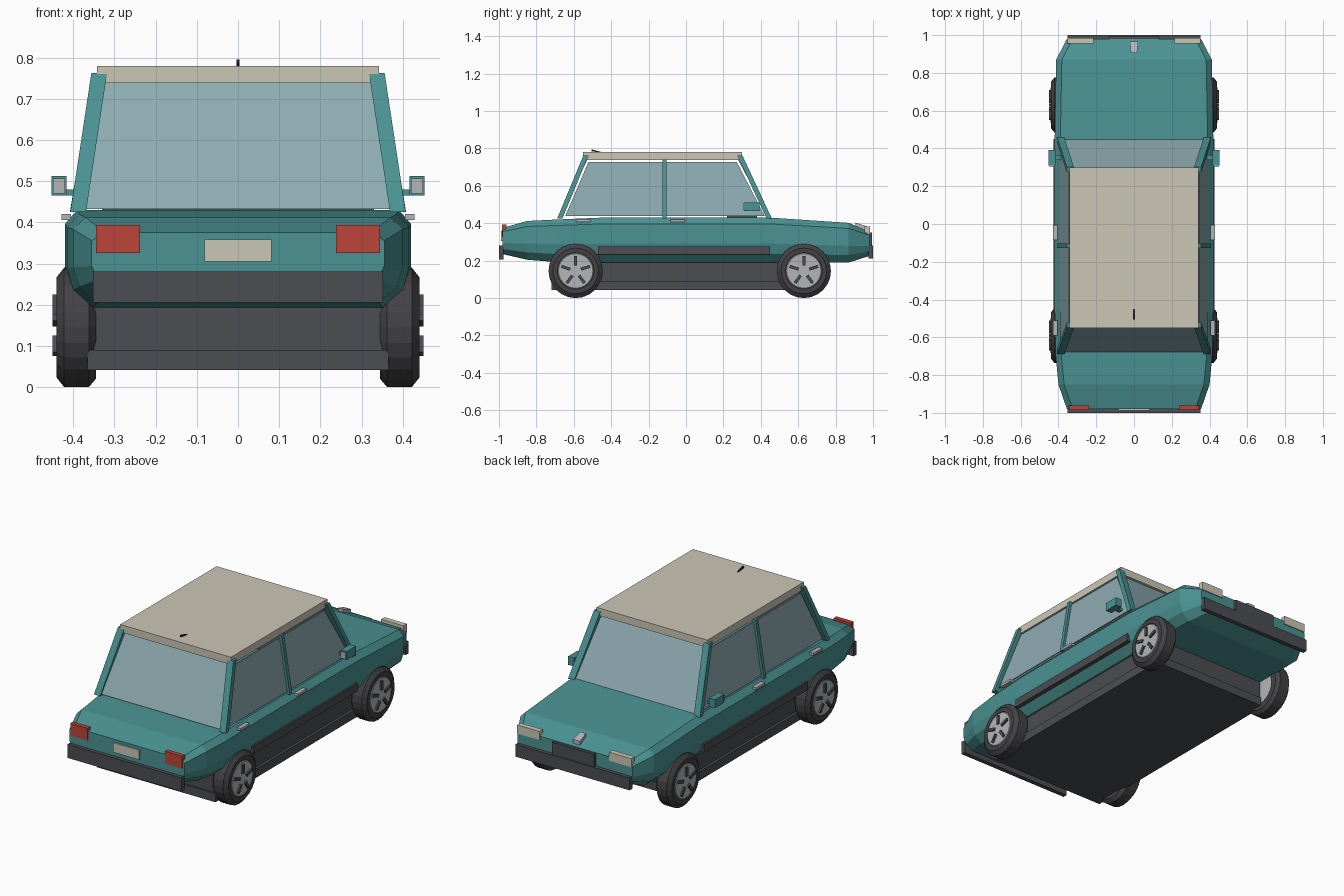
import bpy, bmesh, math
from mathutils import Matrix, Vector

cube = bpy.data.objects.get("Cube")
if cube:
    bpy.data.objects.remove(cube, do_unlink=True)


def material(name, r, g, b):
    m = bpy.data.materials.new(name)
    m.use_nodes = True
    m.diffuse_color = (r, g, b, 1)
    m.node_tree.nodes["Principled BSDF"].inputs["Base Color"].default_value = (r, g, b, 1)
    return m


TEAL = material("teal paint", 0.07, 0.29, 0.29)
CREAM = material("cream", 0.60, 0.57, 0.47)
GLASS = material("blue grey glass", 0.27, 0.41, 0.44)
DARK = material("dark grey trim", 0.07, 0.075, 0.085)
RUBBER = material("tyre rubber", 0.055, 0.055, 0.06)
SILVER = material("silver", 0.45, 0.46, 0.47)
RED = material("red lamp", 0.50, 0.06, 0.04)
BLACK = material("black", 0.015, 0.015, 0.018)


def finish(name, bm, mat):
    bmesh.ops.recalc_face_normals(bm, faces=bm.faces)
    me = bpy.data.meshes.new(name)
    bm.to_mesh(me)
    bm.free()
    me.materials.append(mat)
    ob = bpy.data.objects.new(name, me)
    bpy.context.collection.objects.link(ob)
    return ob


def loft(name, rings, mat, closed=False):
    """Skin a list of point rings; cap the ends unless the rings form a loop."""
    bm = bmesh.new()
    vs = [[bm.verts.new(p) for p in ring] for ring in rings]
    n = len(rings[0])
    pairs = list(zip(vs, vs[1:])) + ([(vs[-1], vs[0])] if closed else [])
    for a, b in pairs:
        for i in range(n):
            j = (i + 1) % n
            bm.faces.new((a[i], a[j], b[j], b[i]))
    if not closed:
        bm.faces.new(vs[0])
        bm.faces.new(vs[-1])
    return finish(name, bm, mat)


def box(name, x, y, z, mat):
    """Box from (min, max) ranges."""
    return loft(name, [[(x[0], y[0], h), (x[1], y[0], h), (x[1], y[1], h), (x[0], y[1], h)]
                       for h in z], mat)


def beam(name, a, b, hx, hy, mat):
    """Slanted post with level ends."""
    return loft(name, [[(p[0] + sx * hx, p[1] + sy * hy, p[2])
                        for sx, sy in ((-1, -1), (1, -1), (1, 1), (-1, 1))]
                       for p in (a, b)], mat)


def pane(name, pts, offset, mat):
    """Thin plate from a quad."""
    o = Vector(offset)
    return loft(name, [pts, [Vector(p) + o for p in pts]], mat)


# Body shell: stations of y, half width, bottom, top
def body_ring(y, w, bottom, top):
    h = top - bottom
    half = [(w - 0.06, bottom), (w - 0.015, bottom + 0.19 * h), (w, bottom + 0.42 * h),
            (w, top - 0.14 * h), (w - 0.03, top)]
    return [(x, y, z) for x, z in half] + [(-x, y, z) for x, z in reversed(half)]


stations = [(-0.98, 0.355, 0.235, 0.375), (-0.85, 0.40, 0.205, 0.412),
            (-0.69, 0.415, 0.192, 0.42), (-0.45, 0.42, 0.19, 0.43), (0.45, 0.42, 0.19, 0.43),
            (0.87, 0.412, 0.19, 0.402), (0.98, 0.355, 0.225, 0.355)]
loft("body_shell", [body_ring(*s) for s in stations], TEAL)

# Underbody
box("underbody_tub", (-0.35, 0.35), (-0.71, 0.62), (0.085, 0.21), DARK)
box("floor_pan", (-0.365, 0.365), (-0.72, 0.63), (0.042, 0.09), DARK)

# Roof, aerial and dashboard
box("roof", (-0.342, 0.342), (-0.55, 0.30), (0.738, 0.78), CREAM)
pane("aerial", [(-0.004, -0.46, 0.778), (-0.004, -0.45, 0.78), (-0.004, -0.505, 0.795),
                (-0.004, -0.505, 0.785)], (0.008, 0, 0), BLACK)
box("dashboard", (-0.33, 0.33), (0.22, 0.38), (0.42, 0.442), DARK)

# Front and rear windows
for name, y0, y1 in (("windscreen", 0.447, 0.285), ("rear_window", -0.677, -0.535)):
    pane(name, [(-0.372, y0, 0.432), (0.372, y0, 0.432), (0.322, y1, 0.738),
                (-0.322, y1, 0.738)], (0, -0.006 if y0 > 0 else 0.006, 0), GLASS)

# Bumpers, plates and badge
box("rear_bumper", (-0.352, 0.352), (-1.0, -0.975), (0.205, 0.281), DARK)
box("front_bumper", (-0.352, 0.352), (0.975, 1.0), (0.212, 0.281), DARK)
box("rear_plate", (-0.081, 0.081), (-0.988, -0.979), (0.305, 0.358), CREAM)
box("front_plate", (-0.13, 0.13), (0.979, 0.995), (0.27, 0.35), DARK)
pane("bonnet_badge", [(-0.016, 0.905, 0.382), (0.016, 0.905, 0.382), (0.022, 0.965, 0.362),
                      (-0.022, 0.965, 0.362)], (0, 0, 0.022), SILVER)


def wheel(name, s, y):
    """Lathed tyre and hub disc with five raised spokes slots."""
    cz, n = 0.145, 24
    tyre = [(0.345, 0.09), (0.345, 0.125), (0.362, 0.145), (0.422, 0.145), (0.44, 0.122),
            (0.44, 0.098), (0.432, 0.09)]

    def circle(x, r):
        return [(s * x, y + r * math.sin(2 * math.pi * i / n),
                 cz + r * math.cos(2 * math.pi * i / n)) for i in range(n)]

    loft(name + "_tyre", [circle(x, r) for x, r in tyre], RUBBER, closed=True)
    loft(name + "_hub", [circle(0.35, 0.094), circle(0.436, 0.098), circle(0.441, 0.092)], SILVER)
    bm = bmesh.new()
    for k in range(5):
        m = (Matrix.Translation((s * 0.442, y, cz)) @ Matrix.Rotation(k * math.tau / 5, 4, "X")
             @ Matrix.Translation((0, 0, 0.055)) @ Matrix.Diagonal((0.016, 0.016, 0.05, 1)))
        bmesh.ops.create_cube(bm, size=1, matrix=m)
    finish(name + "_slots", bm, DARK)


# Mirrored parts
for side, s in (("left", 1), ("right", -1)):
    def sx(a, b):
        return tuple(sorted((s * a, s * b)))

    for end, y in (("rear", -0.59), ("front", 0.63)):
        wheel(f"{side}_{end}_wheel", s, y)

    # Pillars and side glass
    for end, y0, y1 in (("rear", -0.675, -0.535), ("front", 0.445, 0.288)):
        beam(f"{side}_{end}_pillar", (s * 0.388, y0, 0.425), (s * 0.337, y1, 0.762),
             0.019, 0.014, TEAL)
    beam(f"{side}_middle_pillar", (s * 0.398, -0.115, 0.425), (s * 0.346, -0.115, 0.742),
         0.01, 0.011, TEAL)
    pane(f"{side}_side_glass", [(s * 0.392, -0.645, 0.44), (s * 0.392, 0.42, 0.44),
                                (s * 0.344, 0.272, 0.727), (s * 0.344, -0.522, 0.727)],
         (-s * 0.006, 0, 0), GLASS)

    # Side trim, handles and mirrors
    box(f"{side}_side_trim", sx(0.40, 0.425), (-0.47, 0.45), (0.232, 0.276), DARK)
    for end, y in (("rear", -0.55), ("front", -0.045)):
        box(f"{side}_{end}_handle", sx(0.405, 0.429), (y - 0.039, y + 0.039), (0.406, 0.42), SILVER)
    box(f"{side}_mirror", sx(0.416, 0.453), (0.31, 0.392), (0.465, 0.512), TEAL)
    box(f"{side}_mirror_glass", sx(0.42, 0.449), (0.304, 0.311), (0.47, 0.507), SILVER)
    box(f"{side}_mirror_arm", sx(0.375, 0.42), (0.34, 0.365), (0.465, 0.48), TEAL)

    # Lamps
    box(f"{side}_tail_lamp", sx(0.238, 0.345), (-0.985, -0.96), (0.326, 0.394), RED)
    box(f"{side}_headlamp", sx(0.215, 0.352), (0.955, 0.985), (0.335, 0.383), CREAM)
